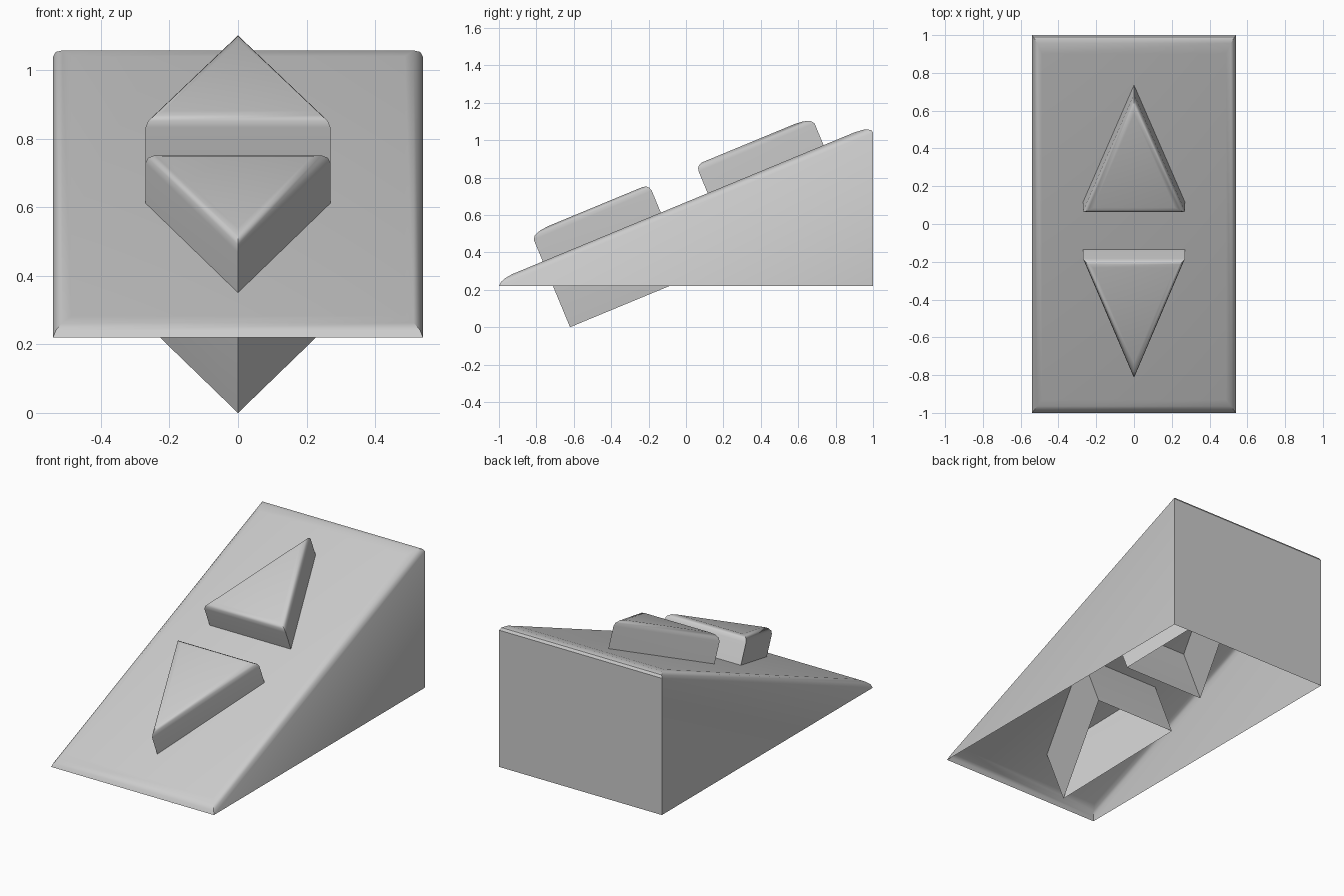
import bpy, bmesh, math

if "Cube" in bpy.data.objects:
    bpy.data.objects.remove(bpy.data.objects["Cube"])

TILT = math.radians(22.5)


def finish(bm, name):
    bmesh.ops.recalc_face_normals(bm, faces=bm.faces)
    mesh = bpy.data.meshes.new(name)
    bm.to_mesh(mesh)
    bm.free()
    obj = bpy.data.objects.new(name, mesh)
    bpy.context.collection.objects.link(obj)
    bpy.ops.object.select_all(action='DESELECT')
    obj.select_set(True)
    bpy.context.view_layer.objects.active = obj
    bpy.ops.object.shade_smooth_by_angle(angle=math.radians(35))
    return obj


def wedge_shell():
    # Rounded rim as stacked rings: half width, front (y, z), back (y, z)
    rings = [
        (0.54, (-1.0, 0.22), (1.0, 1.04)),
        (0.532, (-0.99, 0.241), (0.99, 1.054)),
        (0.513, (-0.965, 0.263), (0.957, 1.058)),
        (0.487, (-0.93, 0.283), (0.90, 1.041)),
    ]
    bm = bmesh.new()
    loops = []
    for w, (fy, fz), (by, bz) in rings:
        loops.append([bm.verts.new(c) for c in
                      ((-w, fy, fz), (w, fy, fz), (w, by, bz), (-w, by, bz))])
    for a, b in zip(loops, loops[1:]):
        for i in range(4):
            j = (i + 1) % 4
            bm.faces.new((a[i], a[j], b[j], b[i]))
    bm.faces.new(loops[-1])
    # Side and back walls, underside left open
    fl, fr, br, bl = loops[0]
    low_r = bm.verts.new((0.54, 1, 0.22))
    low_l = bm.verts.new((-0.54, 1, 0.22))
    bm.faces.new((fr, low_r, br))
    bm.faces.new((fl, bl, low_l))
    bm.faces.new((low_r, low_l, bl, br))
    return finish(bm, "wedge_housing")


def arrow_button(name, base, tip):
    # Triangular tube, open below, with a rounded top rim
    def point(x, s, n):
        return (x, s * math.cos(TILT) - n * math.sin(TILT),
                s * math.sin(TILT) + n * math.cos(TILT))

    outline = [(-0.27, base), (0.27, base), (0, tip)]
    bm = bmesh.new()
    low = [bm.verts.new(point(x, s, 0.237)) for x, s in outline]
    top = [bm.verts.new(point(x, s, 0.781)) for x, s in outline]
    for i in range(3):
        j = (i + 1) % 3
        bm.faces.new((low[i], low[j], top[j], top[i]))
    cap = bm.faces.new(top)
    bmesh.ops.recalc_face_normals(bm, faces=bm.faces)
    bmesh.ops.bevel(bm, geom=list(cap.edges), offset=0.037, segments=3,
                    profile=0.5, affect='EDGES')
    return finish(bm, name)


wedge_shell()
arrow_button("up_button", 0.381, 1.052)
arrow_button("down_button", 0.11, -0.573)
